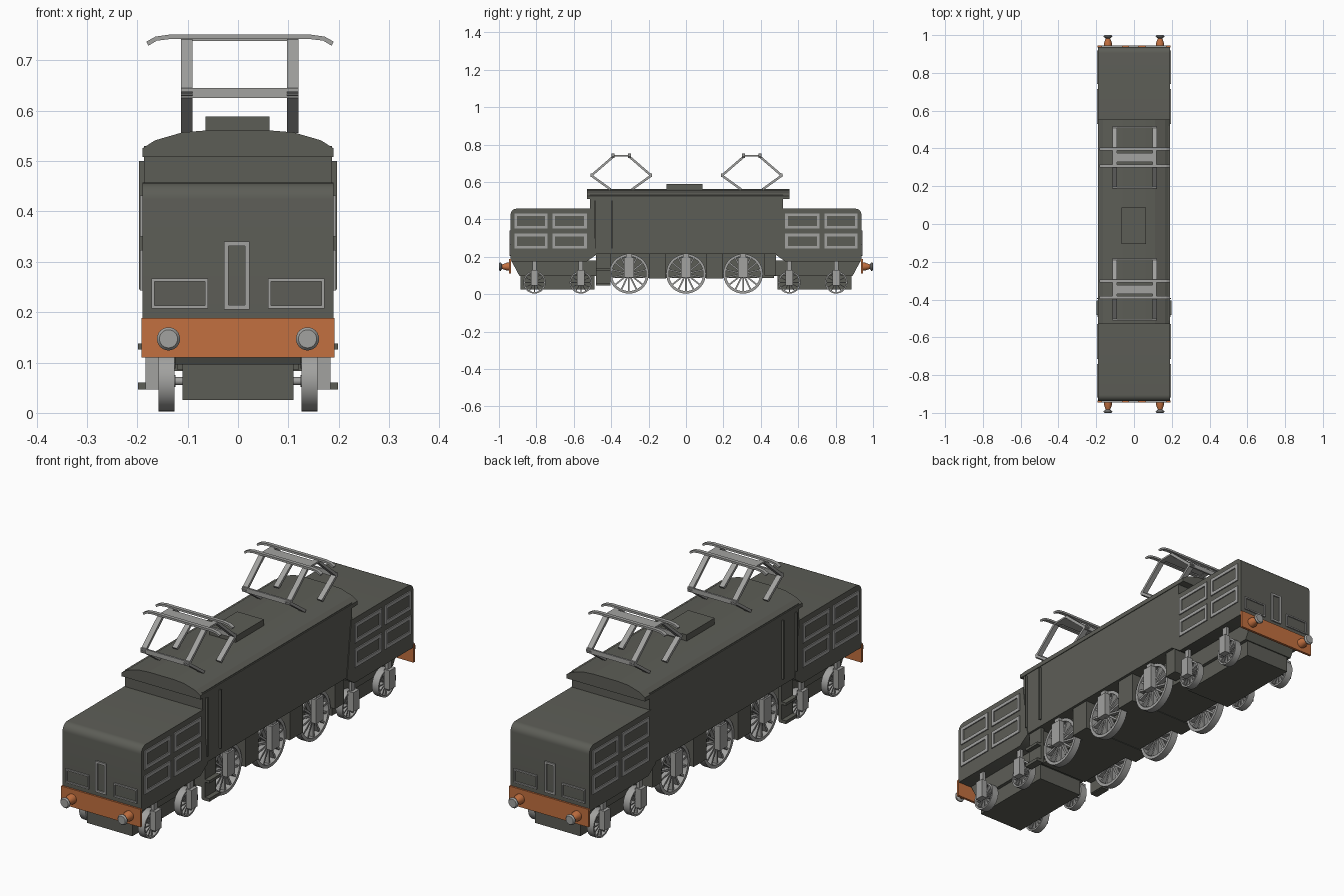
import bpy, bmesh, math
from mathutils import Vector, Matrix

if "Cube" in bpy.data.objects:
    bpy.data.objects.remove(bpy.data.objects["Cube"])


def material(name, rgb):
    m = bpy.data.materials.new(name)
    m.diffuse_color = (*rgb, 1)
    m.use_nodes = True
    m.node_tree.nodes["Principled BSDF"].inputs["Base Color"].default_value = m.diffuse_color
    return m


DARK = material("dark olive grey", (0.108, 0.110, 0.094))
GREY = material("light grey", (0.36, 0.36, 0.35))
ORANGE = material("orange", (0.54, 0.16, 0.05))


def finish(name, bm, mat, smooth=False):
    bmesh.ops.recalc_face_normals(bm, faces=bm.faces[:])
    me = bpy.data.meshes.new(name)
    bm.to_mesh(me)
    bm.free()
    me.materials.append(mat)
    ob = bpy.data.objects.new(name, me)
    bpy.context.collection.objects.link(ob)
    if smooth:
        bpy.ops.object.select_all(action='DESELECT')
        ob.select_set(True)
        bpy.context.view_layer.objects.active = ob
        bpy.ops.object.shade_smooth_by_angle(angle=math.radians(35))
    return ob


def add_box(bm, x, y, z, turn=Matrix()):
    centre = Matrix.Translation([(a[0] + a[1]) / 2 for a in (x, y, z)])
    size = Matrix.Diagonal([abs(a[1] - a[0]) for a in (x, y, z)] + [1])
    bmesh.ops.create_cube(bm, size=1, matrix=turn @ centre @ size)


def boxes(name, mat, *items):
    bm = bmesh.new()
    for it in items:
        add_box(bm, *it)
    return finish(name, bm, mat)


def extrude(name, mat, points, axis, lo, hi, smooth=False):
    """Closed profile extruded along x (points are y,z) or y (points are x,z)."""
    bm = bmesh.new()
    place = (lambda a, b, t: (t, a, b)) if axis == 'x' else (lambda a, b, t: (a, t, b))
    ends = [[bm.verts.new(place(a, b, t)) for a, b in points] for t in (lo, hi)]
    n = len(points)
    for ring in ends:
        bm.faces.new(ring)
    for i in range(n):
        j = (i + 1) % n
        bm.faces.new((ends[0][i], ends[0][j], ends[1][j], ends[1][i]))
    return finish(name, bm, mat, smooth)


def add_lathe(bm, profile, matrix, seg, closed=False):
    """Revolve (radius, offset) pairs around local z."""
    rings = [[bm.verts.new(matrix @ Vector((r * math.cos(2 * math.pi * k / seg),
              r * math.sin(2 * math.pi * k / seg), h))) for k in range(seg)] for r, h in profile]
    for i in range(len(rings) if closed else len(rings) - 1):
        a, b = rings[i], rings[(i + 1) % len(rings)]
        for k in range(seg):
            q = (k + 1) % seg
            bm.faces.new((a[k], a[q], b[q], b[k]))
    if not closed:
        bm.faces.new(rings[0])
        bm.faces.new(rings[-1])


def frame_boxes(u, v, t):
    """Four strips (u range, v range) outlining a rectangle."""
    return [(u, (v[0], v[0] + t)), (u, (v[1] - t, v[1])),
            ((u[0], u[0] + t), (v[0] + t, v[1] - t)), ((u[1] - t, u[1]), (v[0] + t, v[1] - t))]


# Central body, curved roof and hatch
boxes("cab_body", DARK, ((-.187, .187), (-.512, .518), (.215, .53)))
half = [(.19, .508), (.19, .525), (.165, .541), (.11, .557), (.06, .561)]
extrude("roof", DARK, half + [(-x, z) for x, z in reversed(half)], 'y', -.53, .553)
boxes("roof_hatch", DARK, ((-.065, .063), (-.105, .088), (.555, .588)))

# End hoods, buffer beams, frames and grilles, mirrored along y
for s, label in ((-1, "front"), (1, "rear")):
    arc = [(s * (.905 + .033 * math.sin(a)), .424 + .033 * math.cos(a))
           for a in [math.pi / 2 * i / 8 for i in range(9)]]
    outline = [(s * .51, .457)] + arc + [(s * .938, .175), (s * .53, .175), (s * .48, .21)]
    extrude(label + "_hood", DARK, outline, 'x', -.19, .19, True)

    # sloped lower frame and low plough box
    extrude(label + "_frame", DARK, [(s * .935, .18), (s * .89, .096), (s * .45, .096),
            (s * .45, .18)], 'x', -.125, .125)
    boxes(label + "_low_box", DARK, ((-.11, .11), (s * .885, s * .49), (.026, .1)))
    boxes(label + "_buffer_beam", ORANGE, ((-.192, .192), (s * .935, s * .946), (.11, .188)))

    # end windows and door outlines
    bm = bmesh.new()
    for u, v, t in (((-.172, -.06), (.207, .267), .006), ((.06, .172), (.207, .267), .006),
                    ((-.028, .023), (.205, .34), .009)):
        for a, b in frame_boxes(u, v, t):
            add_box(bm, a, (s * .936, s * .944), b)
    finish(label + "_end_frames", bm, GREY)

    # side grille outlines, two by two on each side
    bm = bmesh.new()
    for side in (-1, 1):
        for u in ((.53, .715), (.74, .918)):
            for v in ((.243, .323), (.35, .432)):
                for a, b in frame_boxes(u, v, .015):
                    add_box(bm, (side * .188, side * .195), [s * q for q in a], b)
    finish(label + "_side_grilles", bm, GREY)

    # buffers
    for side, tag in ((-1, "left"), (1, "right")):
        mx = Matrix.Translation((side * .138, 0, .147)) @ Matrix.Rotation(-s * math.pi / 2, 4, 'X')
        bm = bmesh.new()
        add_lathe(bm, [(.021, .94), (.021, .958), (.011, .986)], mx, 20)
        finish(f"{label}_{tag}_buffer_stock", bm, ORANGE, True)
        bm = bmesh.new()
        add_lathe(bm, [(.01, .982), (.022, .99), (.023, .994), (.018, 1)], mx, 24)
        finish(f"{label}_{tag}_buffer_head", bm, GREY, True)

# Central underframe with crosswise spacers between the driving wheels
boxes("main_underframe", DARK, ((-.12, .12), (-.47, .47), (.085, .22)))
boxes("frame_spacers", DARK, *[((-.175, .175), (y - .045, y + .045), (.083, .22))
                               for y in (-.152, .152)],
      *[((-.175, .175), (y - .03, y + .03), (.1, .22)) for y in (-.45, .45)])


def wheel_set(name, y, r, count):
    bm = bmesh.new()
    for side in (-1, 1):
        mx = Matrix.Translation((side * .142, y, r + .003)) @ Matrix.Rotation(math.pi / 2, 4, 'Y')
        ri = r * .87
        add_lathe(bm, [(ri, -.016), (r, -.016), (r, .016), (ri, .016)], mx, 36, True)
        add_lathe(bm, [(r * .2, -.018), (r * .2, .018)], mx, 16)
        for k in range(count):
            turn = mx @ Matrix.Rotation(2 * math.pi * k / count, 4, 'Z')
            add_box(bm, (r * .15, r * .9), (-r * .04, r * .04), (-.01, .01), turn)
    mx = Matrix.Translation((0, y, r + .003)) @ Matrix.Rotation(math.pi / 2, 4, 'Y')
    add_lathe(bm, [(.008, -.14), (.008, .14)], mx, 12)
    finish(name, bm, GREY, True)


# Wheels with hanging axle boxes
for i, y in enumerate((-.305, 0, .305)):
    wheel_set(f"driving_wheels_{i + 1}", y, .106, 14)
    boxes(f"driving_axle_boxes_{i + 1}", GREY,
          *[((s * .156, s * .182), (y - .026, y + .026), (.09, .195)) for s in (-1, 1)],
          *[((s * .156, s * .175), (y - .015, y + .015), (.18, .222)) for s in (-1, 1)])
for i, y in enumerate((-.81, -.562, .553, .803)):
    wheel_set(f"carrying_wheels_{i + 1}", y, .06, 12)
    boxes(f"carrying_axle_boxes_{i + 1}", GREY,
          *[((s * .156, s * .184), (y - .02, y + .02), (.046, .13)) for s in (-1, 1)],
          *[((s * .156, s * .17), (y - .012, y + .012), (.12, .18)) for s in (-1, 1)])

# Cab steps, door edges and handrails
for s, tag in ((-1, "left"), (1, "right")):
    boxes(tag + "_cab_steps", DARK, ((s * .162, s * .178), (-.482, -.405), (.05, .22)),
          ((s * .165, s * .199), (-.482, -.405), (.046, .06)),
          ((s * .165, s * .199), (-.482, -.405), (.126, .138)))
    boxes(tag + "_cab_handrails", DARK,
          *[((s * .185, s * .197), (y - .003, y + .003), (.245, .5)) for y in (-.487, -.395)])


def add_bar(bm, x, a, b, t=.012, w=.023):
    """Flat bar at x running between two (y, z) points."""
    dy, dz = b[0] - a[0], b[1] - a[1]
    n = math.hypot(dy, dz)
    turn = Matrix.Translation((x, a[0], a[1])) @ Matrix.Rotation(math.atan2(dz, dy), 4, 'X')
    add_box(bm, (-w / 2, w / 2), (-.003, n + .003), (-t / 2, t / 2), turn)


# Two diamond pantographs with bowed contact strips
for label, cy in (("front", -.346), ("rear", .352)):
    bm = bmesh.new()
    for s in (-1, 1):
        foot, knee, top = (cy + s * .06, .562), (cy + s * .16, .634), (cy + s * .042, .736)
        for x in (-.102, .109):
            add_bar(bm, x, foot, knee)
            add_bar(bm, x, knee, top)
        add_box(bm, (-.113, .12), (knee[0] - .004, knee[0] + .004), (.625, .645))
    add_box(bm, (-.113, .12), (cy - .024, cy + .024), (.738, .744))
    for x in (-.102, .109):
        add_box(bm, (x - .011, x + .011), (cy - .045, cy + .045), (.736, .744))
    finish(label + "_pantograph_arms", bm, GREY)
    strip = [(.182, .729), (.165, .739), (.14, .742)]
    upper = [(.186, .737), (.168, .747), (.14, .751)]
    loop = upper + [(-x, z) for x, z in reversed(upper)] + [(-x, z) for x, z in strip] + strip[::-1]
    for s, tag in ((-1, "fore"), (1, "aft")):
        y = cy + s * .044
        extrude(f"{label}_{tag}_contact_strip", GREY, [(x + .004, z) for x, z in loop],
                'y', y - .008, y + .008)
